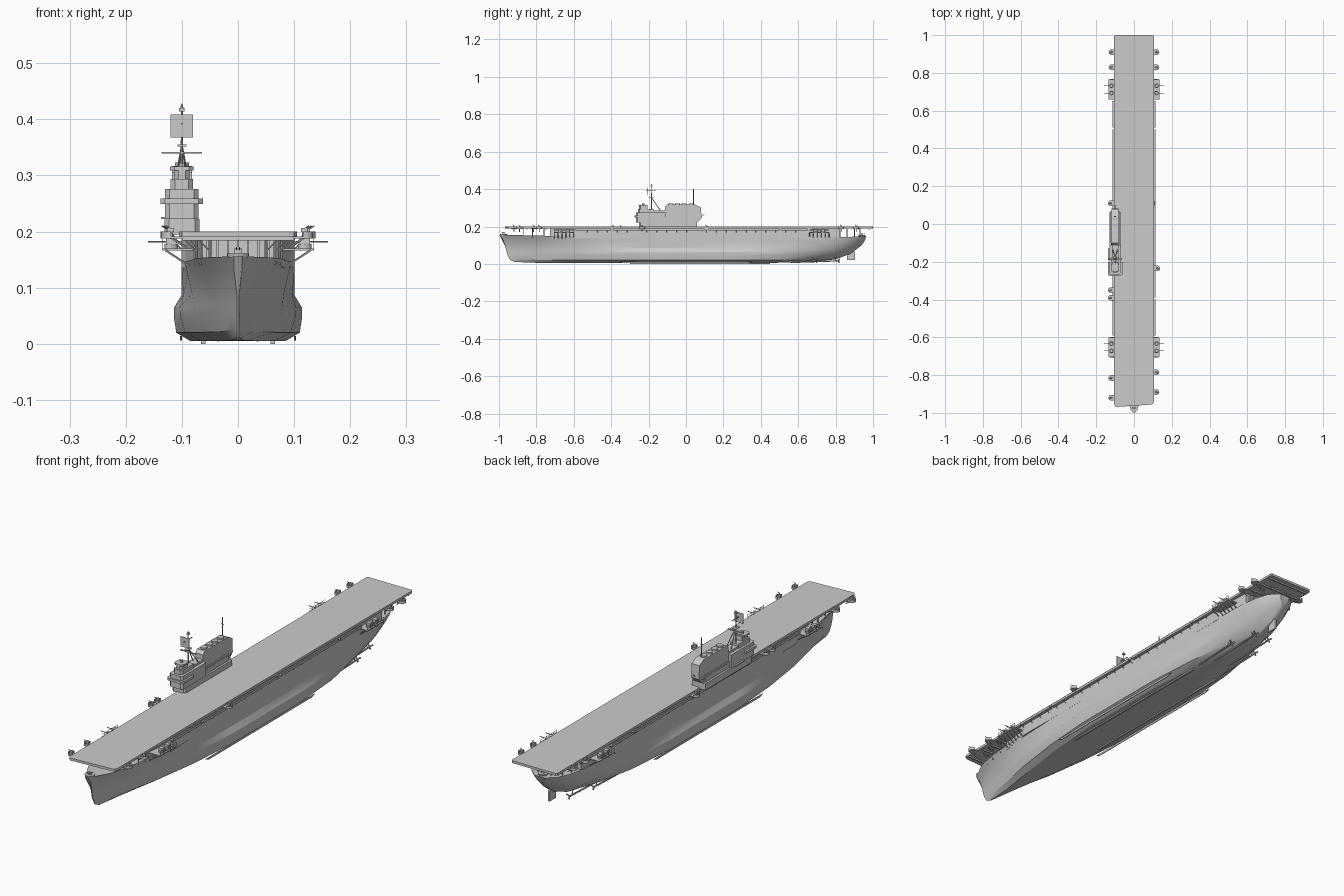
import bpy, bmesh, math
from mathutils import Vector, Matrix


class Part:
    """Collects simple solids in one mesh object."""
    def __init__(self, name):
        self.name, self.bm = name, bmesh.new()

    def box(self, x0, x1, y0, y1, z0, z1):
        m = Matrix.Translation(((x0 + x1) / 2, (y0 + y1) / 2, (z0 + z1) / 2))
        bmesh.ops.create_cube(self.bm, size=1, matrix=m @ Matrix.Diagonal(
            (abs(x1 - x0), y1 - y0, z1 - z0, 1)))

    def rod(self, a, b, r, r2=None, n=8):
        a, b = Vector(a), Vector(b)
        rot = (b - a).to_track_quat('Z', 'Y').to_matrix().to_4x4()
        bmesh.ops.create_cone(self.bm, cap_ends=True, segments=n, radius1=r,
                              radius2=r if r2 is None else r2, depth=(b - a).length,
                              matrix=Matrix.Translation((a + b) / 2) @ rot)

    def loft(self, rings, cap=True):
        vs = [[self.bm.verts.new(p) for p in ring] for ring in rings]
        n = len(vs[0])
        for a, b in zip(vs, vs[1:]):
            for i in range(n):
                self.bm.faces.new((a[i], a[(i + 1) % n], b[(i + 1) % n], b[i]))
        if cap:
            self.bm.faces.new(vs[0])
            self.bm.faces.new(vs[-1])

    def plan(self, pts, z0, z1):
        self.loft([[(x, y, z) for x, y in pts] for z in (z0, z1)])

    def side(self, pts, x0, x1):
        self.loft([[(x, y, z) for y, z in pts] for x in (x0, x1)])

    def done(self, smooth=None):
        bmesh.ops.recalc_face_normals(self.bm, faces=self.bm.faces)
        me = bpy.data.meshes.new(self.name)
        self.bm.to_mesh(me)
        self.bm.free()
        ob = bpy.data.objects.new(self.name, me)
        bpy.context.collection.objects.link(ob)
        if smooth:
            bpy.context.view_layer.objects.active = ob
            ob.select_set(True)
            bpy.ops.object.shade_smooth_by_angle(angle=math.radians(smooth))
            ob.select_set(False)
        return ob


# Hull: lofted stations (y, keel z, deck z, half widths from flat bottom up to deck)
FR = (0, .11, .3, .44, .6, .85, 1)
stations = [
    (-.90, .010, .154, .003, .010, .013, .016, .021, .038, .057),
    (-.80, .006, .152, .012, .028, .035, .038, .044, .062, .076),
    (-.62, .005, .146, .040, .066, .076, .079, .082, .090, .095),
    (-.42, .005, .142, .066, .094, .102, .103, .097, .100, .101),
    (-.20, .005, .140, .085, .110, .114, .114, .101, .101, .101),
    (.25, .005, .140, .085, .110, .114, .114, .101, .101, .101),
    (.48, .006, .140, .062, .094, .104, .106, .100, .101, .101),
    (.66, .012, .141, .034, .066, .083, .090, .094, .099, .100),
    (.80, .024, .143, .014, .036, .060, .073, .083, .093, .095),
    (.88, .055, .145, .009, .024, .045, .057, .066, .078, .081),
    (.93, .092, .147, .006, .016, .031, .040, .048, .058, .061),
]


def ring(right):
    return right + [(-x, y, z) for x, y, z in reversed(right)]


stem = [(-.915, .010), (-.940, .022), (-.953, .045), (-.960, .065), (-.964, .088), (-.978, .130), (-.998, .156)]
tail = [(.945, .108), (.948, .112), (.952, .118), (.955, .124), (.958, .130), (.962, .140), (.964, .147)]
hull = Part("hull")
rings = [ring([(.002 + .005 * (i > 4), y, z) for i, (y, z) in enumerate(stem)])]
rings += [ring([(w, s[0], s[1] + f * (s[2] - s[1])) for f, w in zip(FR, s[3:])]) for s in stations]
rings += [ring([(.006 + .003 * i, y, z) for i, (y, z) in enumerate(tail)])]
hull.loft(rings)
hull.done(25)

# Hangar walls between hull and flight deck, with ribs on the open ends
hangar = Part("hangar")
hangar.plan([(-.078, -.72), (.078, -.72), (.094, -.6), (.101, -.58), (.101, .66), (.094, .68),
             (.09, .82), (-.09, .82), (-.094, .68), (-.101, .66), (-.101, -.58), (-.094, -.6)], .135, .19)
for i in range(9):
    x = -.072 + .018 * i
    hangar.box(x - .002, x + .002, -.728, -.72, .145, .19)
    hangar.box(x - .002, x + .002, .82, .826, .14, .19)
hangar.done()

# Flight deck with rounded bow corners and a slightly slanted front edge
deck = Part("flight_deck")
deck.plan([(-.105, -.955), (-.1, -.966), (-.09, -.968), (.09, -.956), (.1, -.953), (.105, -.942),
           (.105, .994), (.1, 1), (-.1, 1), (-.105, .994)], .19, .2)
for y in [-.93, -.85, -.8, -.75, .86, .92, .98]:
    deck.box(-.1, .1, y - .003, y + .003, .184, .191)
deck.done()

# Pillars under the deck overhangs
pillars = Part("deck_pillars")
for s in (-1, 1):
    for x, y in [(.05, -.87), (.066, -.82), (.074, -.76), (.06, .9), (.075, .86), (.03, .93)]:
        pillars.rod((s * x, y, .14), (s * x, y, .19), .0025)
        pillars.rod((s * x, y, .165), (s * (x + .025), y, .19), .0015)
pillars.done()

# Catwalks with brackets along both sides of the deck
catwalks = Part("catwalks")
for s in (-1, 1):
    for y0, y1 in [(-.59, -.4), (-.39, .1), (.12, .5), (.51, .65)]:
        catwalks.box(s * .1, s * .115, y0, y1, .180, .183)
        catwalks.box(s * .1135, s * .115, y0, y1, .180, .190)
    for i in range(24):
        y = -.58 + i * .053
        catwalks.rod((s * .1, y, .168), (s * .114, y, .181), .0012, n=5)
catwalks.done()

# Large gun platforms: floor, rails, struts and two twin guns each
platforms = Part("gun_platforms")
guns = Part("heavy_guns")
for s in (-1, 1):
    for y0, y1 in [(-.705, -.6), (.66, .765)]:
        platforms.box(s * .07, s * .135, y0, y1, .166, .170)
        for z in (.178, .186):
            platforms.rod((s * .135, y0, z), (s * .135, y1, z), .0008, n=5)
        for i in range(6):
            y = y0 + (y1 - y0) * i / 5
            platforms.rod((s * .135, y, .168), (s * .135, y, .187), .0008, n=5)
            platforms.rod((s * .086, y, .138), (s * .13, y, .167), .002, n=5)
        for y in (y0 + .033, y1 - .033):
            guns.rod((s * .119, y, .17), (s * .119, y, .178), .012, n=12)
            guns.box(s * .11, s * .128, y - .009, y + .009, .177, .188)
            guns.rod((s * .12, y, .182), (s * .16, y, .182), .0016)
platforms.done()
guns.done(30)

# Small round gun tubs on the deck edge
tubs = Part("gun_tubs")
light = Part("light_guns")
for x, y in [(-.12, -.92), (-.12, -.815), (.118, -.89), (.118, -.785), (-.122, -.39), (-.122, -.35),
             (.122, -.235), (-.122, .11), (.118, .91), (-.118, .91), (.118, .83), (-.118, .83)]:
    s = math.copysign(1, x)
    arc = [(x + s * .016 * math.cos(a * math.pi / 8), y + .015 * math.sin(a * math.pi / 8)) for a in range(-4, 5)]
    tubs.plan(arc + [(s * .1, y + .015), (s * .1, y - .015)], .188, .191)
    for (ax, ay), (bx, by) in zip(arc, arc[1:]):
        tubs.plan([(ax, ay), (bx, by), (bx - s * .001, by), (ax - s * .001, ay)], .19, .2)
    tubs.rod((s * .092, y, .172), (x, y, .189), .002, n=5)
    light.rod((x, y, .19), (x, y, .2), .005, .003)
    light.box(x - .006, x + .006, y - .004, y + .004, .199, .206)
    for dx in (-.003, .003):
        light.rod((x + dx, y, .203), (x + dx + s * .011, y - .006, .21), .001, n=6)
# Bow gun tub and stern gun tub
for y, z in [(-.975, .154), (.94, .147)]:
    tubs.rod((0, y, z), (0, y, z + .007), .018, .02, n=14)
    light.box(-.007, .007, y - .005, y + .005, z + .006, z + .016)
    for dx in (-.003, .003):
        light.rod((dx, y, z + .012), (dx, y + math.copysign(.016, y), z + .018), .001, n=6)
tubs.done()
light.done()

# Island base and stacked bridge levels
C = -.1
island = Part("island_bridge")


def level(w, y0, y1, z0, z1, c=.008):
    island.plan([(C - w, y0 + c), (C - w + c, y0), (C + w - c, y0), (C + w, y0 + c),
                 (C + w, y1), (C - w, y1)], z0, z1)


level(.031, -.25, .06, .195, .222)
level(.023, -.26, .05, .222, .25)
level(.038, -.275, -.20, .249, .259)
level(.030, -.268, -.11, .222, .276)
level(.020, -.256, -.175, .276, .294)
level(.014, -.25, -.205, .294, .314)
level(.021, -.252, -.212, .309, .316)
island.box(-.137, -.105, -.19, -.13, .222, .226)
island.box(-.117, -.083, -.2, -.11, .276, .285)
island.rod((C, -.228, .314), (C, -.228, .322), .006)
island.done()

# Funnel with an undercut rear and round uptakes on top
funnel = Part("funnel")
outline = [(-.112, .222), (-.112, .305), (-.1, .317), (.05, .317), (.08, .302), (.083, .245), (.06, .222)]
funnel.side(outline, C - .018, C + .018)
for y in (-.08, -.045, -.01, .028):
    funnel.rod((C, y, .315), (C, y, .323), .013, n=14)
funnel.box(C - .024, C + .024, -.1, .07, .24, .244)
funnel.done(30)

# Tripod mast with yard, platform, radar panel and top antenna
mast = Part("mast")
mast.rod((C, -.185, .28), (C, -.185, .42), .0028, .0015)
for s in (-1, 1):
    mast.rod((C + s * .014, -.13, .275), (C, -.182, .352), .002)
mast.box(C - .036, C + .036, -.187, -.181, .339, .342)
mast.box(C - .008, C + .008, -.2, -.17, .352, .355)
mast.rod((C, -.215, .392), (C, -.16, .392), .0018)
mast.box(C - .005, C + .005, -.19, -.18, .414, .42)
mast.rod((C, -.185, .42), (C, -.185, .428), .003, .001)
mast.rod((C, .04, .317), (C, .04, .4), .0015)
mast.box(C - .006, C + .006, .038, .042, .37, .372)
mast.rod((C, .06, .235), (C, .1, .268), .0012)
mast.done()
radar = Part("radar_panel")
radar.box(C - .02, C + .02, -.207, -.204, .368, .409)
radar.done()

# Rudder, propeller shafts with screws, bilge keels
gear = Part("running_gear")
gear.side([(.86, .02), (.903, .02), (.903, .062), (.89, .085), (.865, .075)], -.004, .004)
for s in (-1, 1):
    for x, y in [(.035, .82), (.062, .70)]:
        gear.rod((s * x, y - .26, .008), (s * x, y, .017), .0035)
        gear.rod((s * x, y - .02, .017), (s * x, y - .03, .05), .002)
        for k in range(3):
            a = k * math.tau / 3 + .5
            gear.rod((s * x, y - .006, .017), (s * x + .013 * math.cos(a), y, .019 + .013 * math.sin(a)), .002, .004, 6)
    gear.side([(-.36, .014), (.36, .014), (.34, .006), (-.34, .006)], s * .1, s * .103)
    gear.box(s * .058, s * .066, -.3, .45, 0, .006)
gear.done()
